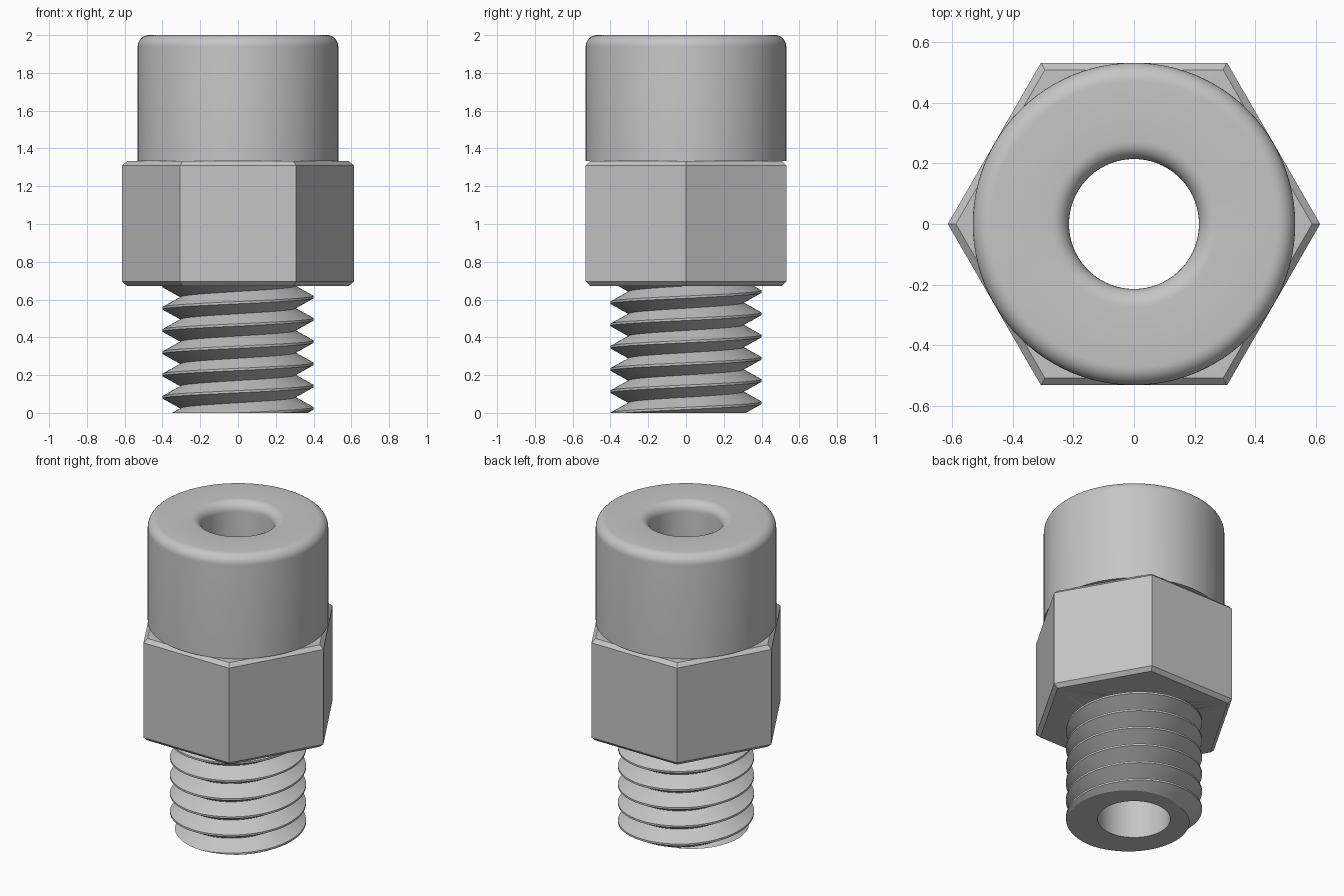
import bpy
import bmesh
from math import pi, tau, cos, sin
from mathutils import Matrix

SEG = 96
BORE = 0.214
HEX_LOW, HEX_TOP, HEX_APOTHEM = 0.672, 1.333, 0.531
PITCH, CREST_Z, CREST_R, ROOT_R, CREST_HALF = 0.1178, 0.024, 0.4, 0.305, 0.006

cube = bpy.data.objects.get("Cube")
if cube:
    bpy.data.objects.remove(cube)

steel = bpy.data.materials.new("steel grey")
steel.use_nodes = True
grey = (0.56, 0.56, 0.56, 1)
steel.diffuse_color = grey
steel.node_tree.nodes["Principled BSDF"].inputs["Base Color"].default_value = grey


def finish(name, bm, angle):
    """Turn a bmesh into a shaded object."""
    bmesh.ops.recalc_face_normals(bm, faces=bm.faces)
    mesh = bpy.data.meshes.new(name)
    bm.to_mesh(mesh)
    bm.free()
    mesh.materials.append(steel)
    obj = bpy.data.objects.new(name, mesh)
    bpy.context.collection.objects.link(obj)
    bpy.ops.object.select_all(action='DESELECT')
    obj.select_set(True)
    bpy.context.view_layer.objects.active = obj
    bpy.ops.object.shade_smooth_by_angle(angle=angle)
    return obj


def lathe(name, profile, angle):
    """Sweep a closed (radius, height) profile, which may vary with the turn angle."""
    bm = bmesh.new()
    columns = []
    for i in range(SEG + 1):
        t = tau * i / SEG
        columns.append([bm.verts.new((r * cos(t), r * sin(t), z)) for r, z in profile(t)])
    for a, b in zip(columns, columns[1:]):
        for j in range(len(a)):
            k = (j + 1) % len(a)
            bm.faces.new((a[j], b[j], b[k], a[k]))
    bmesh.ops.remove_doubles(bm, verts=bm.verts, dist=1e-5)
    return finish(name, bm, angle)


def arc(cx, cz, radius, start, end, steps=8):
    angles = [start + (end - start) * i / steps for i in range(steps + 1)]
    return [(cx + radius * cos(a), cz + radius * sin(a)) for a in angles]


# Collar: plain cylinder with rounded outer rim and bore mouth
def collar_profile(t):
    r = 0.06
    return ([(BORE, HEX_TOP), (0.531, HEX_TOP)]
            + arc(0.531 - r, 2 - r, r, 0, pi / 2)
            + arc(BORE + r, 2 - r, r, pi / 2, pi))


# Threaded stem: right-hand helix trimmed flat at both ends
def thread_radius(t, z):
    turn = (z - CREST_Z) / PITCH - t / tau
    d = abs((turn + 0.5) % 1 - 0.5) * PITCH
    f = max(0, d - CREST_HALF) / (PITCH / 2 - CREST_HALF)
    return CREST_R + (ROOT_R - CREST_R) * f


def stem_profile(t):
    top = HEX_LOW + 0.01
    points = [(BORE, 0), (thread_radius(t, 0), 0)]
    for k in range(-2, 8):
        crest = CREST_Z + PITCH * (k + t / tau)
        for dz in (-CREST_HALF, CREST_HALF, PITCH / 2):
            z = min(max(crest + dz, 0), top)
            points.append((thread_radius(t, z), z))
    return points + [(BORE, top)]


lathe("collar", collar_profile, 0.6)
lathe("threaded_stem", stem_profile, 0.5)

# Hex nut body with chamfered upper and lower edges
bm = bmesh.new()
radius = HEX_APOTHEM / cos(pi / 6)
bmesh.ops.create_cone(bm, cap_ends=True, segments=6, radius1=radius, radius2=radius,
                      depth=HEX_TOP - HEX_LOW,
                      matrix=Matrix.Translation((0, 0, (HEX_TOP + HEX_LOW) / 2))
                      @ Matrix.Rotation(pi / 6 * 3, 4, 'Z'))
rims = [e for e in bm.edges if abs(e.verts[0].co.z - e.verts[1].co.z) < 0.01]
bmesh.ops.bevel(bm, geom=rims, offset=0.023, segments=1, affect='EDGES')
hex_body = finish("hex_body", bm, 0.4)

# Hidden cutter opens the bore through the hex body
bm = bmesh.new()
bmesh.ops.create_cone(bm, cap_ends=True, segments=SEG, radius1=BORE, radius2=BORE,
                      depth=1, matrix=Matrix.Translation((0, 0, 1)))
cutter = finish("bore_cutter", bm, 0.5)
cut = hex_body.modifiers.new("bore", 'BOOLEAN')
cut.operation, cut.solver, cut.object = 'DIFFERENCE', 'EXACT', cutter
bpy.ops.object.select_all(action='DESELECT')
bpy.context.view_layer.objects.active = hex_body
hex_body.select_set(True)
bpy.ops.object.modifier_apply(modifier=cut.name)
bpy.data.objects.remove(cutter)
